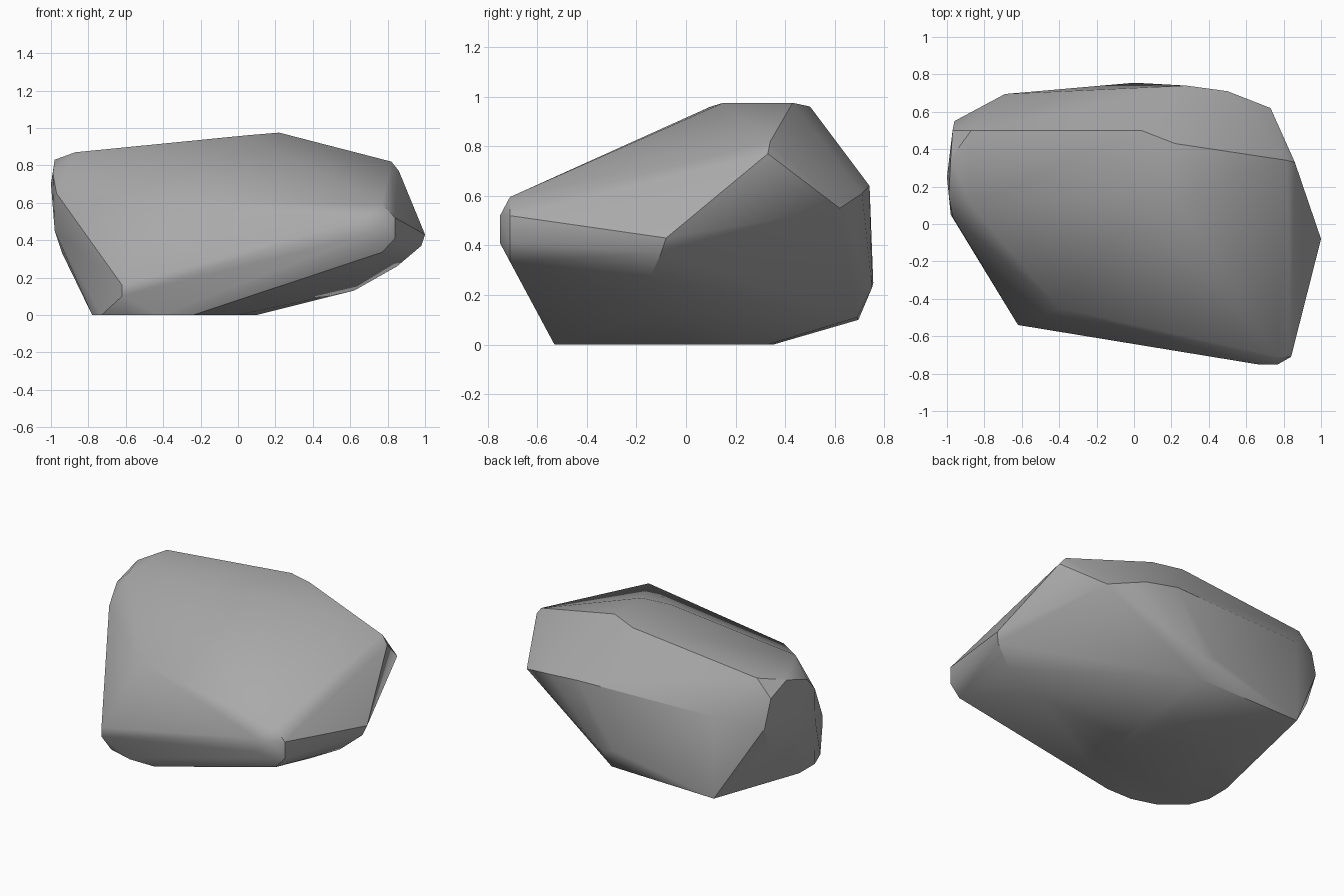
import bpy
import bmesh
import math

default_cube = bpy.data.objects.get("Cube")
if default_cube:
    bpy.data.objects.remove(default_cube, do_unlink=True)


def outline_at_height(height, outline):
    """Lift a flat outline to one height."""
    return [(x, y, height) for x, y in outline]


def upright_edge(x, y, *heights):
    """Stack corners on one vertical edge."""
    return [(x, y, z) for z in heights]


def cross_edge(x, z, *depths):
    """Place corners on one edge running front to back."""
    return [(x, y, z) for y in depths]


def make_material(name, colour):
    material = bpy.data.materials.new(name)
    material.use_nodes = True
    material.diffuse_color = colour
    shader = material.node_tree.nodes["Principled BSDF"]
    shader.inputs["Base Color"].default_value = colour
    shader.inputs["Roughness"].default_value = .9
    return material


corners = []

# Flat underside with a rounded front
corners += outline_at_height(0, [
    (-.24, -.53), (-.42, -.53), (-.59, -.48), (-.73, -.36), (-.78, -.23),
    (-.78, -.07), (-.7, .08), (-.35, .3), (-.15, .35), (0, .33),
    (.1, .2), (.1, 0), (0, -.25)])

# Sloping crown
corners += cross_edge(-.87, .87, .1, .5)
corners += cross_edge(.04, .96, .1, .5)
corners += cross_edge(.22, .975, .15, .43)
corners += [(.82, .34, .82), (.86, .33, .77)]

# Long front slope and its blunt tip
corners += [(-.4, -.45, .61)]
corners += upright_edge(-.62, -.54, .1, .16)
corners += upright_edge(.77, -.71, .335, .595)
corners += upright_edge(.84, -.71, .41, .52)
corners += upright_edge(.77, -.75, .41, .52)
corners += upright_edge(.66, -.75, .42, .51)

# Pointed left flank
corners += [(1, -.08, .43), (.98, -.1, .37), (.85, -.15, .26), (.62, -.12, .13)]

# Broad back wall
corners += upright_edge(-.69, .695, .1, .64)
corners += [(.06, .69, .11), (.1, .75, .23), (0, .755, .25)]
corners += [(.28, .74, .64), (.5, .71, .61), (.73, .62, .55)]

# Rounded right end
corners += [(-.97, .04, .65), (-.99, .15, .76), (-.98, .35, .83),
            (-.97, .5, .76), (-.96, .55, .58), (-.95, .48, .41)]
corners += [(-1, .25, .7), (-.98, .05, .45), (-.94, .25, .33)]

# Wrap the corners in one solid and merge the nearly flat facets
mesh = bpy.data.meshes.new("boulder")
shape = bmesh.new()
for corner in corners:
    shape.verts.new(corner)
hull = bmesh.ops.convex_hull(shape, input=shape.verts[:])
spare = {item for item in hull["geom_interior"] + hull["geom_unused"]
         if isinstance(item, bmesh.types.BMVert)}
bmesh.ops.delete(shape, geom=list(spare), context="VERTS")
bmesh.ops.dissolve_limit(shape, angle_limit=math.radians(3),
                         verts=shape.verts[:], edges=shape.edges[:])
bmesh.ops.recalc_face_normals(shape, faces=shape.faces[:])
shape.to_mesh(mesh)
shape.free()

boulder = bpy.data.objects.new("boulder", mesh)
bpy.context.collection.objects.link(boulder)
mesh.materials.append(make_material("stone grey", (.4, .4, .4, 1)))

# Soft shading across gentle facets
bpy.context.view_layer.objects.active = boulder
boulder.select_set(True)
bpy.ops.object.shade_smooth_by_angle(angle=math.radians(30))
